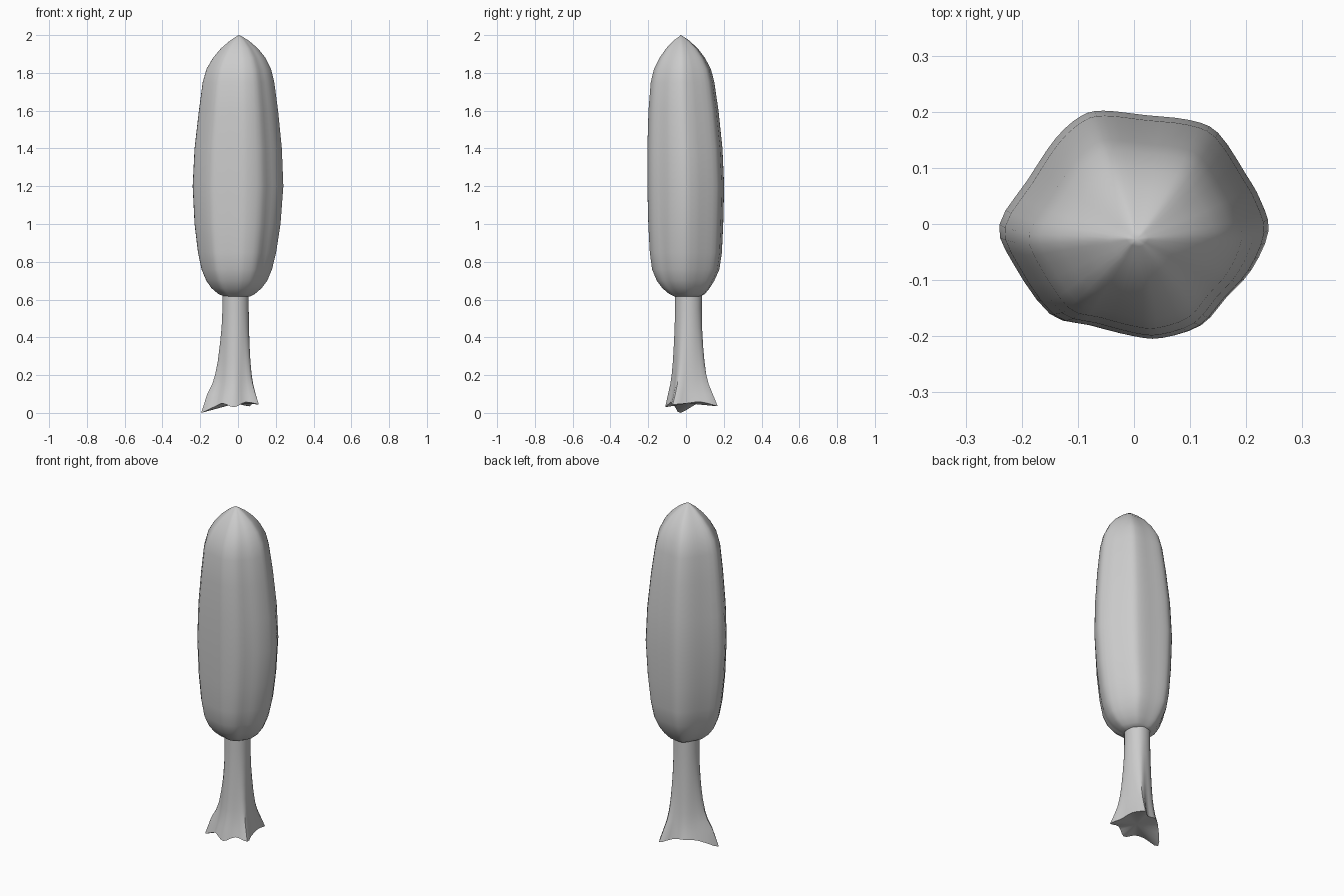
import bpy, bmesh, math
from mathutils import Vector


def smooth_loop(points, steps):
    """Closed Catmull-Rom curve through the points."""
    pts = [Vector(p) for p in points]
    n, out = len(pts), []
    for i in range(n):
        a, b, c, d = (pts[(i + k) % n] for k in (-1, 0, 1, 2))
        for s in range(steps):
            t = s / steps
            out.append(0.5 * (2 * b + (c - a) * t + (2 * a - 5 * b + 4 * c - d) * t * t
                              + (3 * b - a - 3 * c + d) * t ** 3))
    return out


def loft(name, rings, bottom, top):
    """Skin stacked rings and close both ends with a fan."""
    bm = bmesh.new()
    loops = [[bm.verts.new(p) for p in ring] for ring in rings]
    n = len(loops[0])
    low, high = bm.verts.new(bottom), bm.verts.new(top)
    for i in range(n):
        j = (i + 1) % n
        bm.faces.new((low, loops[0][j], loops[0][i]))
        bm.faces.new((high, loops[-1][i], loops[-1][j]))
        for a, b in zip(loops, loops[1:]):
            bm.faces.new((a[i], a[j], b[j], b[i]))
    bmesh.ops.recalc_face_normals(bm, faces=bm.faces)
    mesh = bpy.data.meshes.new(name)
    bm.to_mesh(mesh)
    bm.free()
    obj = bpy.data.objects.new(name, mesh)
    bpy.context.collection.objects.link(obj)
    bpy.ops.object.select_all(action='DESELECT')
    obj.select_set(True)
    bpy.context.view_layer.objects.active = obj
    bpy.ops.object.shade_smooth_by_angle(angle=math.radians(35))
    return obj


# Foliage: lumpy outline stretched to the width and depth at each height
outline = smooth_loop([
    (0.24, -0.01), (0.225, 0.045), (0.2, 0.09), (0.15, 0.165), (0.1, 0.188),
    (0.02, 0.197), (-0.055, 0.205), (-0.095, 0.195), (-0.14, 0.155), (-0.19, 0.08),
    (-0.24, 0.0), (-0.215, -0.07), (-0.15, -0.16), (-0.08, -0.18), (0, -0.2),
    (0.05, -0.203), (0.12, -0.18), (0.165, -0.13), (0.21, -0.08)], 3)
# z, left, right, front, back
sections = [
    (0.615, -0.07, 0.06, -0.06, 0.075), (0.63, -0.105, 0.09, -0.09, 0.10),
    (0.66, -0.14, 0.125, -0.125, 0.125), (0.70, -0.168, 0.155, -0.155, 0.15),
    (0.76, -0.193, 0.18, -0.18, 0.177), (0.85, -0.212, 0.202, -0.192, 0.19),
    (1.0, -0.23, 0.225, -0.2, 0.197), (1.2, -0.24, 0.24, -0.205, 0.202),
    (1.4, -0.23, 0.232, -0.205, 0.193), (1.6, -0.207, 0.212, -0.199, 0.172),
    (1.75, -0.187, 0.192, -0.187, 0.15), (1.82, -0.167, 0.175, -0.17, 0.132),
    (1.88, -0.132, 0.145, -0.14, 0.1), (1.93, -0.09, 0.105, -0.105, 0.062),
    (1.97, -0.043, 0.058, -0.067, 0.018), (1.99, -0.014, 0.026, -0.04, -0.01)]
rings = [[((l + r) / 2 + p.x * (r - l) / 0.48,
           (f + b) / 2 + p.y * (b - f) / 0.41, z) for p in outline]
         for z, l, r, f, b in sections]
loft("foliage", rings, (0, 0, 0.615), (0.005, -0.027, 2.0))

# Trunk: near-round stem that spreads into uneven root toes
base = smooth_loop([
    (0.09, 0.0, 0.05), (0.08, 0.08, 0.058), (0.06, 0.168, 0.035), (0, 0.115, 0.05),
    (-0.06, 0.11, 0.058), (-0.12, 0.06, 0.05), (-0.195, -0.03, 0.0),
    (-0.12, -0.06, 0.035), (-0.08, -0.09, 0.05), (-0.02, -0.11, 0.03),
    (0.04, -0.08, 0.057), (0.11, -0.07, 0.045)], 3)
stem = [(-0.012 + 0.068 * math.cos(2 * math.pi * i / len(base)),
         0.013 + 0.07 * math.sin(2 * math.pi * i / len(base))) for i in range(len(base))]
rings = [base]
for z, flare in [(0.1, 0.72), (0.15, 0.5), (0.2, 0.36), (0.27, 0.24), (0.35, 0.15),
                 (0.45, 0.06), (0.55, 0.02), (0.65, 0.02)]:
    rings.append([(s[0] + (p.x - s[0]) * flare, s[1] + (p.y - s[1]) * flare, z)
                  for s, p in zip(stem, base)])
loft("trunk", rings, (-0.01, 0.01, 0.05), (-0.01, 0.01, 0.65))
